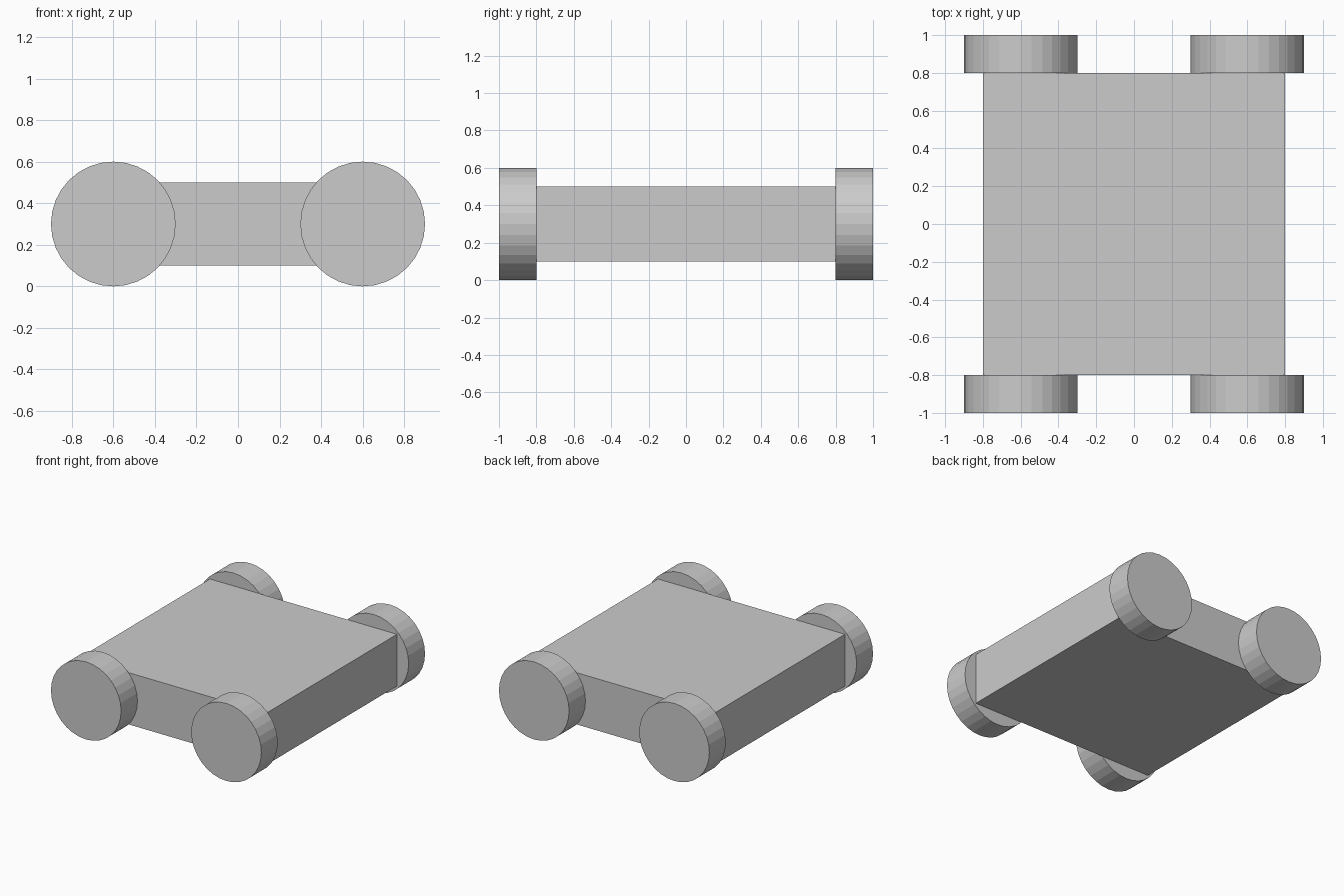
import bpy
from math import pi

if "Cube" in bpy.data.objects:
    bpy.data.objects.remove(bpy.data.objects["Cube"])

# Flat rectangular body
bpy.ops.mesh.primitive_cube_add(size=1, location=(0, 0, 0.3))
body = bpy.context.object
body.name = "body"
body.scale = (1.6, 1.6, 0.4)


# Wheels: flat-shaded discs with axles along y, against the body sides
def add_wheel(name, x, y):
    bpy.ops.mesh.primitive_cylinder_add(
        vertices=32, radius=0.3, depth=0.2,
        location=(x, y, 0.3), rotation=(pi / 2, 0, 0))
    bpy.context.object.name = name


for end, y in (("front", -0.9), ("back", 0.9)):
    for side, x in (("left", -0.6), ("right", 0.6)):
        add_wheel(f"{end}_{side}_wheel", x, y)
